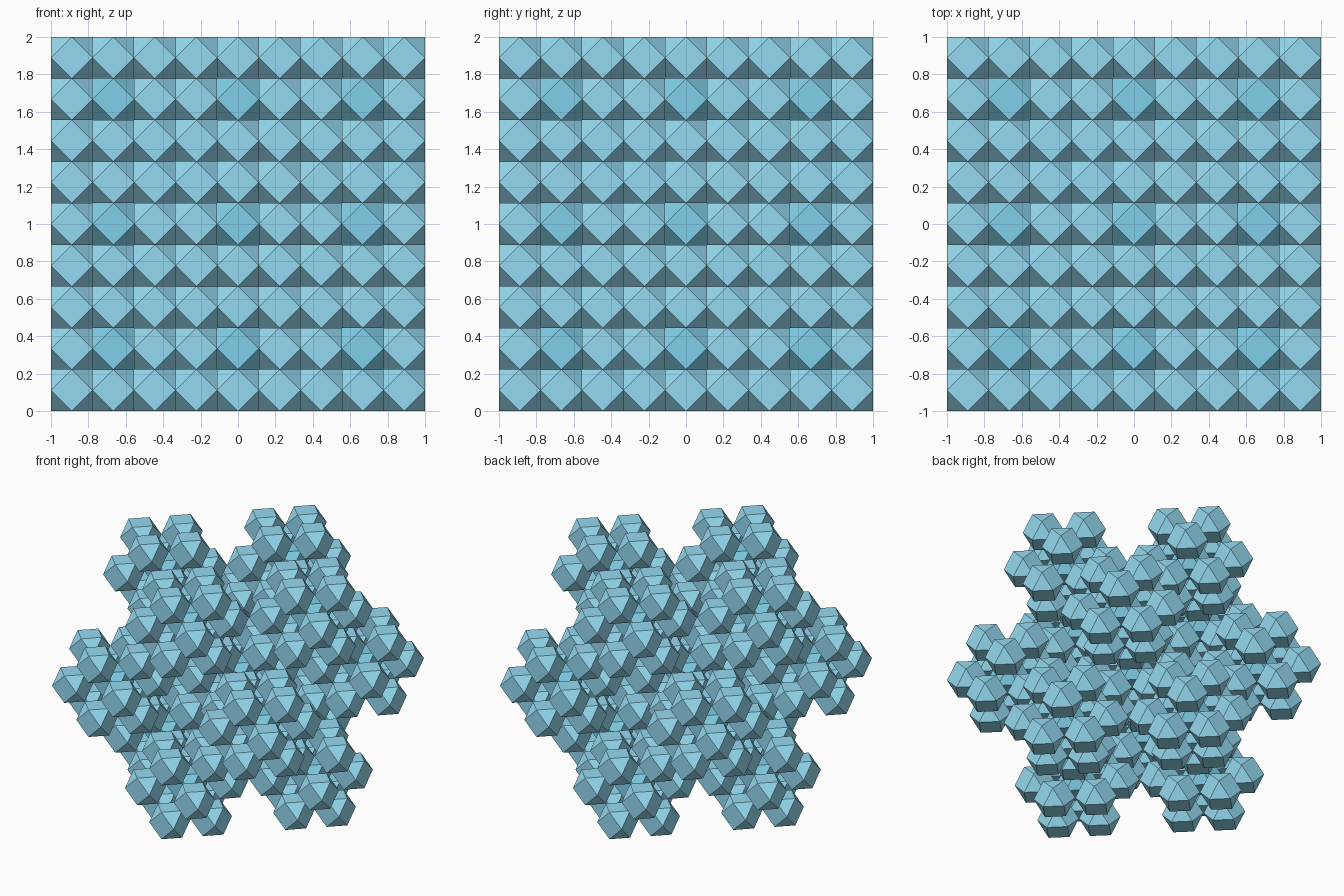
import bpy, bmesh
from mathutils import Vector, Matrix
from itertools import product

if "Cube" in bpy.data.objects:
    bpy.data.objects.remove(bpy.data.objects["Cube"])

R = 1 / 9  # half width of one small cuboctahedron

# the centre plus the 12 corner directions of a cuboctahedron
DIRS = [Vector(d) for d in product((-1, 0, 1), repeat=3)
        if sum(map(abs, d)) in (0, 2)]


def material(name, colour):
    m = bpy.data.materials.new(name)
    m.diffuse_color = colour
    m.use_nodes = True
    m.node_tree.nodes["Principled BSDF"].inputs["Base Color"].default_value = m.diffuse_color
    return m


# one cuboctahedron used as the repeating cell
def cell_mesh():
    bm = bmesh.new()
    for d in DIRS:
        if d.length > 0:
            bm.verts.new(d * R)
    bmesh.ops.convex_hull(bm, input=bm.verts[:])
    bmesh.ops.dissolve_limit(bm, angle_limit=0.02, verts=bm.verts[:], edges=bm.edges[:])
    bmesh.ops.recalc_face_normals(bm, faces=bm.faces[:])
    me = bpy.data.meshes.new("cell")
    bm.to_mesh(me)
    bm.free()
    return me


# places a copy of the cell at every given centre
def cluster(name, centres, mat):
    bm = bmesh.new()
    for c in centres:
        start = len(bm.verts)
        bm.from_mesh(cell)
        bm.verts.ensure_lookup_table()
        bmesh.ops.transform(bm, matrix=Matrix.Translation(c), verts=bm.verts[start:])
    me = bpy.data.meshes.new(name)
    bm.to_mesh(me)
    bm.free()
    me.materials.append(mat)
    ob = bpy.data.objects.new(name, me)
    bpy.context.collection.objects.link(ob)
    return ob


cell = cell_mesh()
light = material("light_blue", (0.30, 0.70, 0.88, 1))
deep = material("deep_blue", (0.22, 0.63, 0.81, 1))

# two levels of the fractal: 13 blocks, each with 12 outer cells and a core
blocks = [d * 6 * R + Vector((0, 0, 1)) for d in DIRS]
outer = [b + d * 2 * R for b in blocks for d in DIRS if d.length > 0]
cluster("outer_cells", outer, light)
cluster("core_cells", blocks, deep)
bpy.data.meshes.remove(cell)
